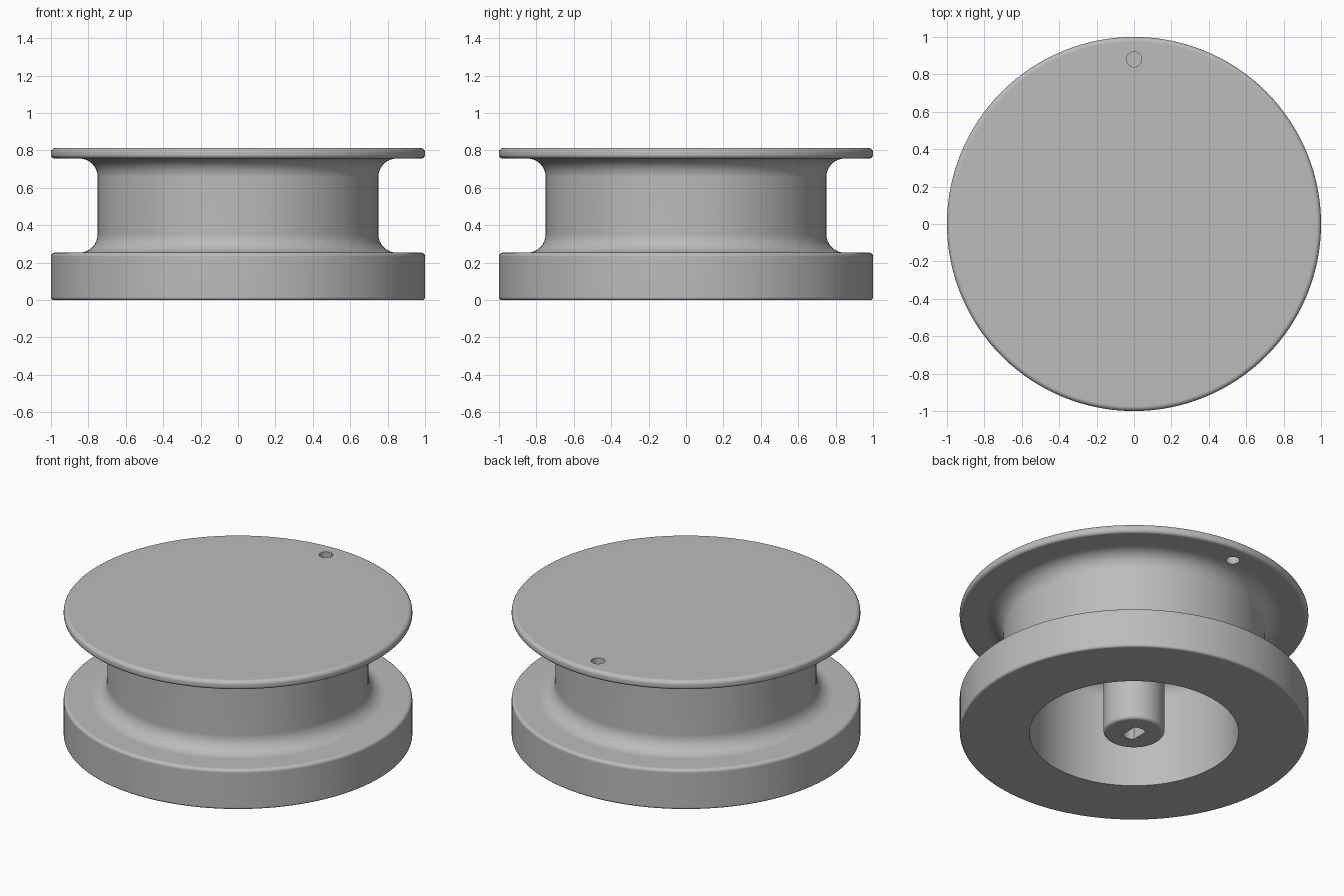
import bpy, bmesh, math
from mathutils import Vector

if "Cube" in bpy.data.objects:
    bpy.data.objects.remove(bpy.data.objects["Cube"], do_unlink=True)

SIDES = 128
grey = bpy.data.materials.new("plain_grey")
grey.use_nodes = True
COLOUR = (0.5, 0.5, 0.5, 1)
grey.diffuse_color = COLOUR
grey.node_tree.nodes["Principled BSDF"].inputs["Base Color"].default_value = COLOUR


def rounded(corners, steps=8):
    """Turn (radius, height, fillet) right-angle corners into profile points."""
    pts = []
    for i, (r, z, f) in enumerate(corners):
        p = Vector((r, z))
        if not f:
            pts.append(p)
            continue
        a = (Vector(corners[i - 1][:2]) - p).normalized() * f
        b = (Vector(corners[i + 1][:2]) - p).normalized() * f
        for k in range(steps + 1):
            t = math.pi / 2 * k / steps
            pts.append(p + a * (1 - math.sin(t)) + b * (1 - math.cos(t)))
    return pts


def make_object(name, bm):
    bmesh.ops.recalc_face_normals(bm, faces=bm.faces)
    mesh = bpy.data.meshes.new(name)
    bm.to_mesh(mesh)
    bm.free()
    mesh.materials.append(grey)
    obj = bpy.data.objects.new(name, mesh)
    bpy.context.collection.objects.link(obj)
    return obj


def lathe(name, profile):
    """Revolve an open profile about z and cap both ends."""
    bm = bmesh.new()
    rings = []
    for r, z in profile:
        angles = [2 * math.pi * i / SIDES for i in range(SIDES)]
        rings.append([bm.verts.new((r * math.cos(a), r * math.sin(a), z)) for a in angles])
    for lo, hi in zip(rings, rings[1:]):
        for i in range(SIDES):
            j = (i + 1) % SIDES
            bm.faces.new((lo[i], lo[j], hi[j], hi[i]))
    bm.faces.new(rings[0])
    bm.faces.new(rings[-1])
    return make_object(name, bm)


def prism(name, outline, z0, z1):
    bm = bmesh.new()
    face = bm.faces.new([bm.verts.new((x, y, z0)) for x, y in outline])
    ext = bmesh.ops.extrude_face_region(bm, geom=[face])["geom"]
    verts = [v for v in ext if isinstance(v, bmesh.types.BMVert)]
    bmesh.ops.translate(bm, verts=verts, vec=(0, 0, z1 - z0))
    return make_object(name, bm)


def cut(target, cutter):
    cutter.hide_render = True
    mod = target.modifiers.new("cut", "BOOLEAN")
    mod.operation, mod.solver, mod.object = "DIFFERENCE", "EXACT", cutter
    bpy.context.view_layer.objects.active = target
    bpy.ops.object.modifier_apply(modifier=mod.name)
    bpy.data.objects.remove(cutter, do_unlink=True)


# Spool body: top flange, groove, thick base, hollow underside and centre post
spool = lathe("spool_body", rounded([
    (0.9, 0.813, 0),
    (1, 0.813, 0.025), (1, 0.757, 0.02),
    (0.75, 0.757, 0.1), (0.75, 0.253, 0.1),
    (1, 0.253, 0.02), (1, 0, 0.015),
    (0.6, 0, 0), (0.6, 0.66, 0.1),
    (0.175, 0.66, 0), (0.175, 0, 0.02),
    (0.1, 0, 0)]))

# Small hole through the top flange
circle = [(math.cos(2 * math.pi * i / 32), math.sin(2 * math.pi * i / 32)) for i in range(32)]
cut(spool, prism("flange_hole_cutter", [(0.04 * x, 0.88 + 0.04 * y) for x, y in circle], 0.7, 0.9))

# Shaft socket with two flats in the post
flat = math.acos(0.042 / 0.067)
arc = [flat + (math.pi - 2 * flat) * i / 12 for i in range(13)]
half = [(0.067 * math.cos(a), 0.067 * math.sin(a)) for a in arc]
cut(spool, prism("socket_cutter", half + [(-x, -y) for x, y in half], -0.1, 0.4))

# Smooth rounded surfaces, crisp edges and flat caps
bpy.ops.object.select_all(action="DESELECT")
spool.select_set(True)
bpy.context.view_layer.objects.active = spool
bpy.ops.object.shade_smooth_by_angle(angle=math.radians(30))
weighted = spool.modifiers.new("weighted_normals", "WEIGHTED_NORMAL")
weighted.keep_sharp = True
